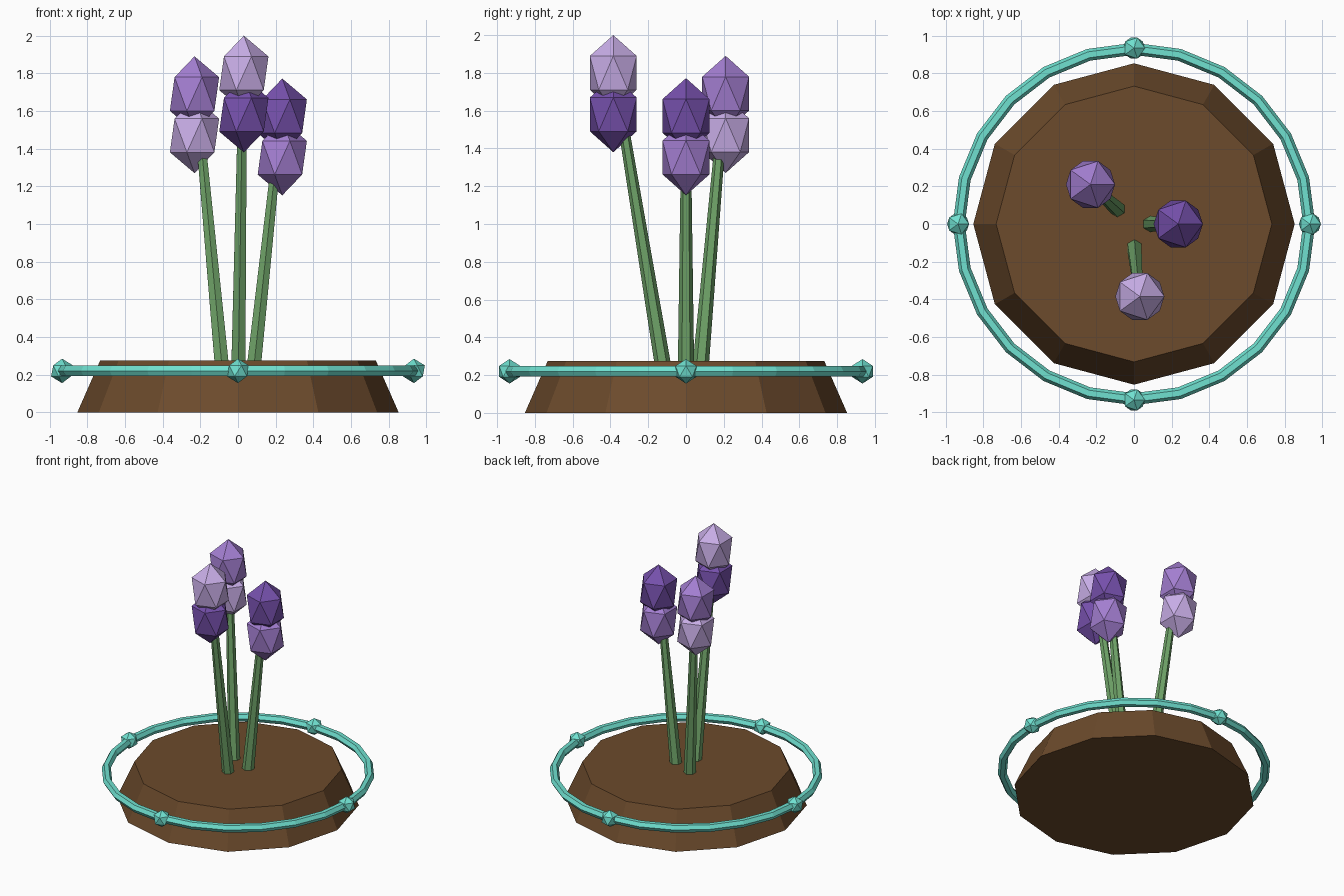
import bpy
from math import cos, sin, pi
from mathutils import Vector

if "Cube" in bpy.data.objects:
    bpy.data.objects.remove(bpy.data.objects["Cube"])


def material(name, rgb):
    m = bpy.data.materials.new(name)
    m.diffuse_color = (*rgb, 1)
    m.use_nodes = True
    m.node_tree.nodes["Principled BSDF"].inputs["Base Color"].default_value = m.diffuse_color
    return m


BROWN = material("soil_brown", (0.15, 0.07, 0.025))
GREEN = material("stem_green", (0.16, 0.37, 0.14))
TEAL = material("ring_teal", (0.16, 0.75, 0.63))
LIGHT = material("pale_lilac", (0.58, 0.42, 0.80))
MID = material("mid_purple", (0.37, 0.21, 0.64))
DARK = material("deep_purple", (0.18, 0.08, 0.41))


def finish(name, mat):
    ob = bpy.context.object
    ob.name = name
    ob.data.materials.append(mat)
    return ob


def ico(name, loc, scale, mat):
    bpy.ops.mesh.primitive_ico_sphere_add(subdivisions=1, radius=1, location=loc)
    finish(name, mat).scale = scale


def stem(name, a, b, mat):
    a, b = Vector(a), Vector(b)
    d = b - a
    bpy.ops.mesh.primitive_cone_add(vertices=6, radius1=0.043, radius2=0.028,
                                    depth=d.length, location=(a + b) / 2)
    ob = finish(name, mat)
    ob.rotation_mode = 'QUATERNION'
    ob.rotation_quaternion = Vector((0, 0, 1)).rotation_difference(d)


# Soil mound
bpy.ops.mesh.primitive_cone_add(vertices=12, radius1=0.853, radius2=0.732,
                                depth=0.275, location=(0, 0, 0.1375))
finish("soil_mound", BROWN)

# Floating ring with four studs
bpy.ops.mesh.primitive_torus_add(major_segments=24, minor_segments=6,
                                 major_radius=0.93, minor_radius=0.032,
                                 location=(0, 0, 0.22))
finish("ring", TEAL)
for i in range(4):
    a = i * pi / 2
    ico(f"ring_stud_{i + 1}", (0.934 * cos(a), 0.934 * sin(a), 0.22), (0.065,) * 3, TEAL)

# Flowers: stem base, stem tip, bud x/y, lower bud height, lower and upper colours
flowers = [
    ("front", (0.002, -0.122, 0.25), (0.022, -0.335, 1.54), (0.031, -0.385), 1.58, DARK, LIGHT),
    ("left", (-0.086, 0.078, 0.25), (-0.196, 0.18, 1.43), (-0.231, 0.21), 1.47, LIGHT, MID),
    ("right", (0.085, 0, 0.25), (0.199, 0, 1.31), (0.235, 0), 1.352, MID, DARK),
]
for name, base, tip, (x, y), z, low, high in flowers:
    stem(f"{name}_stem", base, tip, GREEN)
    ico(f"{name}_lower_bud", (x, y, z), (0.146, 0.146, 0.2), low)
    ico(f"{name}_upper_bud", (x, y, z + 0.22), (0.146, 0.146, 0.2), high)
